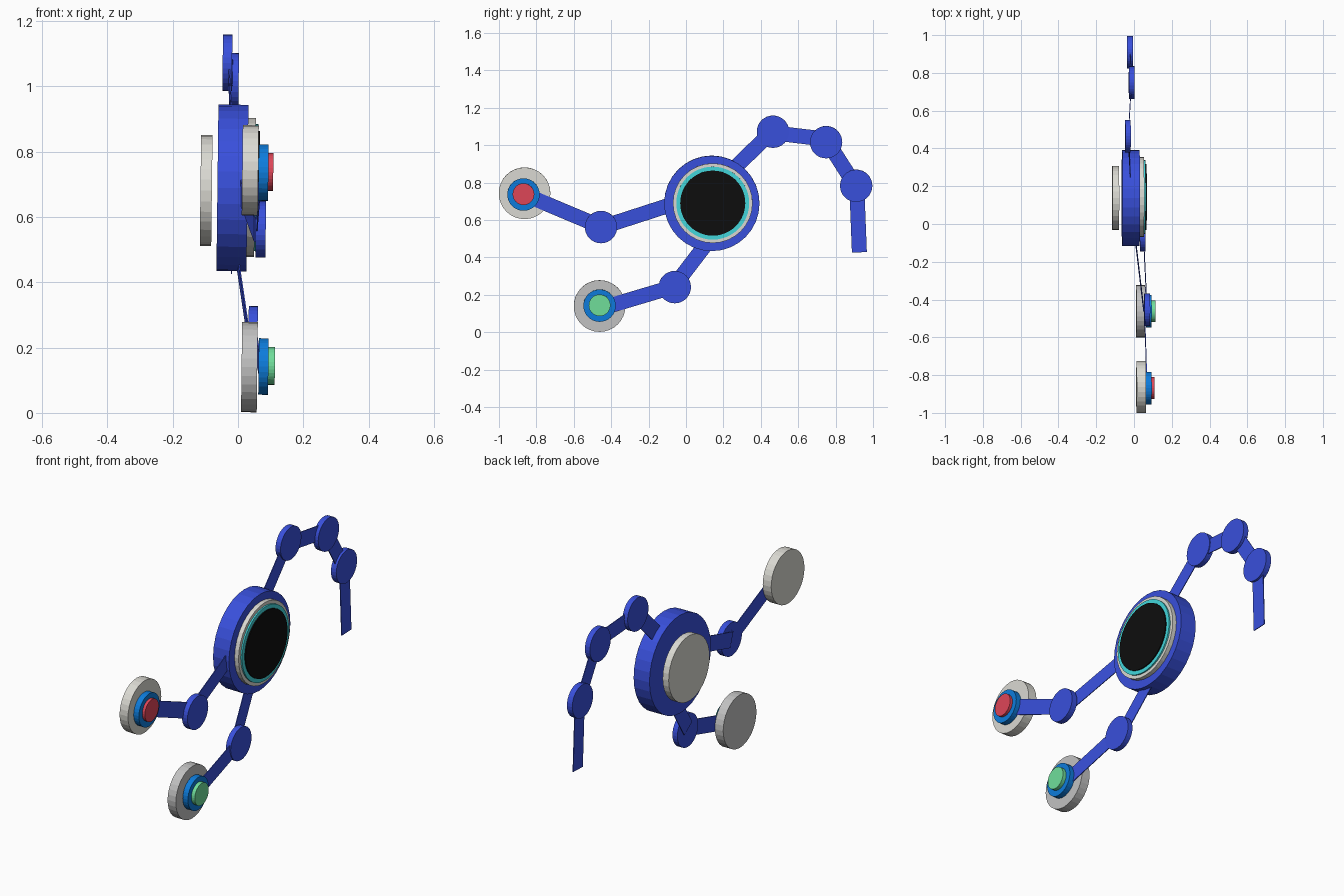
import bpy, bmesh, math
from mathutils import Vector, Matrix

if "Cube" in bpy.data.objects:
    bpy.data.objects.remove(bpy.data.objects["Cube"])


def material(name, r, g, b):
    lin = [(c / 255 / 12.92 if c < 11 else ((c / 255 + 0.055) / 1.055) ** 2.4) for c in (r, g, b)]
    m = bpy.data.materials.new(name)
    m.diffuse_color = (*lin, 1)
    m.use_nodes = True
    m.node_tree.nodes["Principled BSDF"].inputs["Base Color"].default_value = m.diffuse_color
    return m


INDIGO = material("indigo", 57, 80, 220)
PALE = material("pale_grey", 219, 218, 211)
GREY = material("mid_grey", 194, 194, 194)
AZURE = material("azure", 13, 124, 220)
RED = material("red", 222, 70, 88)
GREEN = material("green", 112, 222, 155)
TEAL = material("teal", 66, 215, 220)
BLACK = material("black", 13, 13, 13)

TILT = math.radians(0.7)   # every disc leans slightly


def finish(name, bm, mat):
    bmesh.ops.recalc_face_normals(bm, faces=bm.faces)
    me = bpy.data.meshes.new(name)
    bm.to_mesh(me)
    bm.free()
    me.materials.append(mat)
    ob = bpy.data.objects.new(name, me)
    bpy.context.collection.objects.link(ob)
    return ob


def disc(name, y, z, radius, x0, x1, mat, sides=32):
    """Flat-sided disc whose axis runs along x, from x0 to x1."""
    bm = bmesh.new()
    bmesh.ops.create_cone(bm, cap_ends=True, segments=sides, radius1=radius,
                          radius2=radius, depth=x1 - x0)
    ob = finish(name, bm, mat)
    ob.location = ((x0 + x1) / 2, y, z)
    ob.rotation_euler = (0, math.pi / 2 + TILT, 0)
    return ob


def link(name, a, b, width=0.08, thick=0.004):
    """Thin flat strap between two points."""
    a, b = Vector(a), Vector(b)
    along = (b - a).normalized()
    side = along.cross(Vector((1, 0, 0))).normalized()
    flat = side.cross(along)
    rot = Matrix((along, side, flat)).transposed().to_4x4()
    bm = bmesh.new()
    bmesh.ops.create_cube(bm, size=1)
    bmesh.ops.scale(bm, vec=((b - a).length, width, thick), verts=bm.verts)
    bmesh.ops.transform(bm, matrix=Matrix.Translation((a + b) / 2) @ rot, verts=bm.verts)
    return finish(name, bm, INDIGO)


# Body with its layered dial and the separate back plate
disc("body", 0.138, 0.689, 0.255, -0.063, 0.029, INDIGO)
disc("dial_rim", 0.143, 0.69, 0.213, 0.029, 0.052, PALE)
disc("dial_ring", 0.143, 0.69, 0.195, 0.052, 0.060, TEAL, 48)
disc("dial_face", 0.143, 0.69, 0.174, 0.060, 0.066, BLACK, 48)
disc("back_plate", 0.138, 0.681, 0.170, -0.115, -0.080, PALE)

# Two hands: pad, collar and coloured button
for name, y, z, x0, x1, pad, button in (
        ("upper_hand", -0.863, 0.743, 0.013, 0.062, PALE, RED),
        ("lower_hand", -0.462, 0.140, 0.011, 0.059, GREY, GREEN)):
    cy = y - (0.006 if button == RED else 0)
    cz = z - (0.007 if button == RED else -0.002)
    disc(name + "_pad", y, z, 0.138, x0, x1, pad)
    disc(name + "_collar", cy, cz, 0.0865, 0.063, 0.093, AZURE)
    disc(name + "_button", cy, cz + 0.002, 0.058, 0.093,
         0.108 if button == RED else 0.113, button)

# Joints of the arms and the tail
for name, y, z, x0, x1 in (
        ("upper_elbow", -0.4545, 0.562, 0.054, 0.085),
        ("lower_elbow", -0.060, 0.241, 0.032, 0.060),
        ("tail_joint_1", 0.465, 1.072, -0.047, -0.018),
        ("tail_joint_2", 0.749, 1.016, -0.027, 0.002),
        ("tail_joint_3", 0.910, 0.783, -0.037, -0.006)):
    disc(name, y, z, 0.0865, x0, x1, INDIGO)

# Arm straps
link("upper_arm", (-0.005, 0.02, 0.714), (0.051, -0.45, 0.562))
link("upper_forearm", (0.055, -0.44, 0.558), (0.068, -0.83, 0.722))
link("lower_arm", (-0.01, 0.145, 0.52), (0.030, -0.060, 0.252))
link("lower_forearm", (0.050, -0.06, 0.245), (0.068, -0.43, 0.135))

# Tail straps
link("tail_1", (-0.015, 0.20, 0.82), (-0.030, 0.455, 1.068))
link("tail_2", (-0.030, 0.465, 1.066), (-0.014, 0.749, 1.032))
link("tail_3", (-0.014, 0.755, 1.02), (-0.022, 0.905, 0.785))
link("tail_tip", (-0.022, 0.913, 0.783), (-0.020, 0.927, 0.427))
